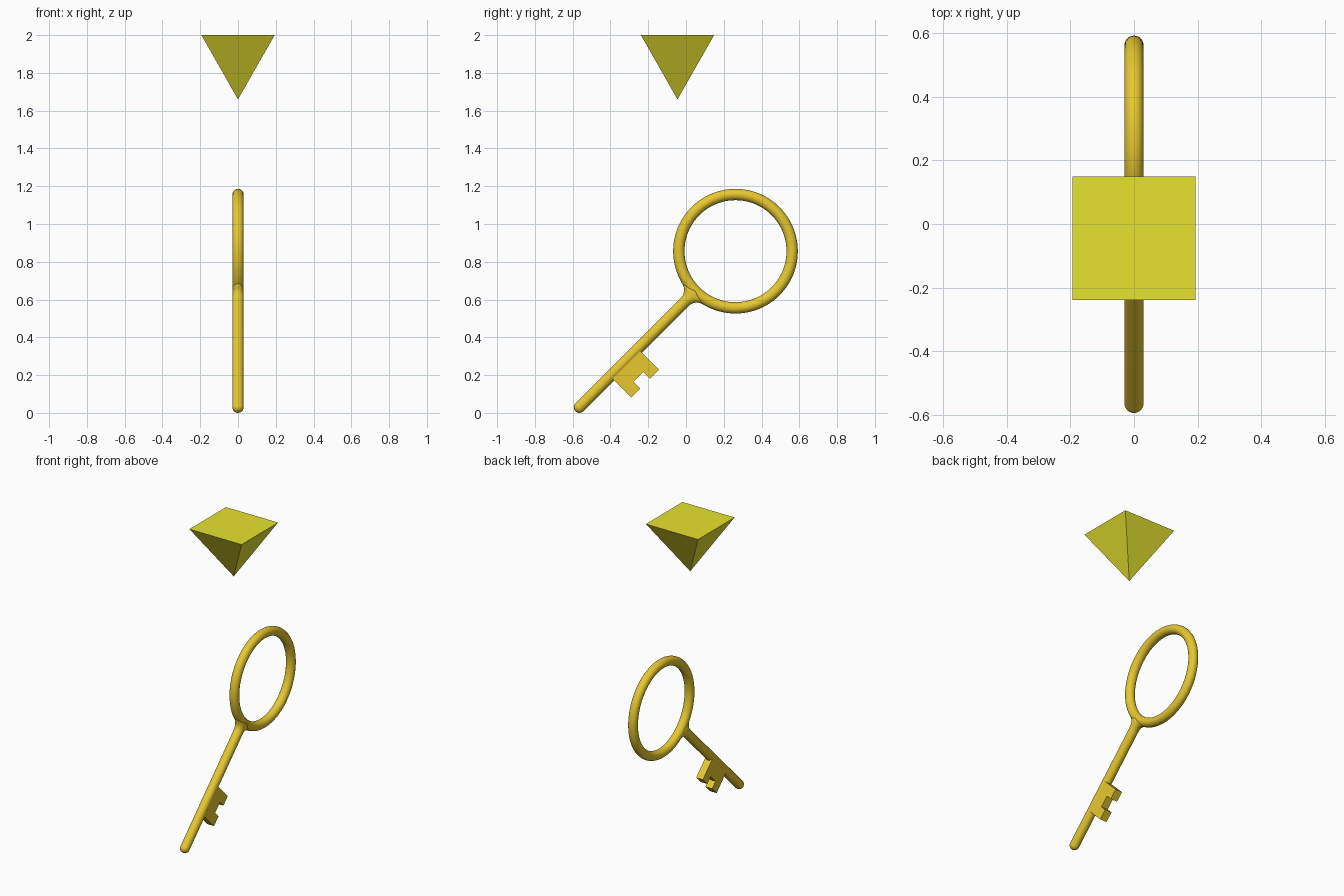
import bpy, bmesh, math
from mathutils import Matrix, Vector

if "Cube" in bpy.data.objects:
    bpy.data.objects.remove(bpy.data.objects["Cube"])

CY, CZ = 0.262, 0.856        # centre of the ring handle
R, T = 0.30, 0.03            # ring radius, tube radius
LENGTH = 1.168               # ring centre to rounded tip centre
H = math.sqrt(0.5)

# Key space: X = thickness, Y = across the shaft (bit side +), Z = down the shaft
KEY = Matrix(((1, 0, 0, 0), (0, H, -H, CY), (0, -H, -H, CZ), (0, 0, 0, 1)))


def material(name, color):
    m = bpy.data.materials.new(name)
    m.diffuse_color = color
    m.use_nodes = True
    m.node_tree.nodes["Principled BSDF"].inputs["Base Color"].default_value = m.diffuse_color
    return m


def finish(name, bm, mat, matrix=None, smooth=False):
    if matrix:
        bm.transform(matrix)
    bmesh.ops.recalc_face_normals(bm, faces=bm.faces)
    for f in bm.faces:
        f.smooth = smooth
    me = bpy.data.meshes.new(name)
    bm.to_mesh(me)
    bm.free()
    me.materials.append(mat)
    ob = bpy.data.objects.new(name, me)
    bpy.context.collection.objects.link(ob)
    return ob


gold = material("gold", (0.80, 0.58, 0.03, 1))
yellow = material("yellow", (0.80, 0.77, 0.03, 1))

# Ring handle
bpy.ops.mesh.primitive_torus_add(major_radius=R, minor_radius=T, major_segments=96,
                                 minor_segments=24, location=(0, CY, CZ),
                                 rotation=(0, math.pi / 2, 0))
ring = bpy.context.object
ring.name = ring.data.name = "ring_handle"
ring.data.materials.append(gold)
bpy.ops.object.shade_smooth()

# Shaft: elliptical sections (distance, half width, half thickness), flared into the ring
fillet = 0.06
start = math.sqrt((R + T + fillet) ** 2 - (T + fillet) ** 2)
sections = [(0.30, 0.06, T)]
for i in range(11):
    d = 0.321 + (start - 0.321) * i / 10
    sections.append((d, T + fillet - math.sqrt(fillet ** 2 - (d - start) ** 2), T))
for i in range(9):
    a = math.radians(88) * i / 8
    sections.append((LENGTH + T * math.sin(a), T * math.cos(a), T * math.cos(a)))

N = 32
bm = bmesh.new()
loops = []
for d, w, t in sections:
    loops.append([bm.verts.new((t * math.sin(2 * math.pi * k / N),
                                w * math.cos(2 * math.pi * k / N), d)) for k in range(N)])
for a, b in zip(loops, loops[1:]):
    for k in range(N):
        bm.faces.new((a[k], a[(k + 1) % N], b[(k + 1) % N], b[k]))
bm.faces.new(loops[0])
bm.faces.new(loops[-1])
finish("key_shaft", bm, gold, KEY, smooth=True)

# Notched bit: outline (across, distance from tip) extruded through its thickness
outline = [(0, 0.23), (0.157, 0.23), (0.157, 0.297), (0.106, 0.297),
           (0.106, 0.371), (0.157, 0.371), (0.157, 0.437), (0, 0.437)]
bm = bmesh.new()
face = bm.faces.new([bm.verts.new((-0.025, v, LENGTH - s)) for v, s in outline])
ext = bmesh.ops.extrude_face_region(bm, geom=[face])
bmesh.ops.translate(bm, vec=Vector((0.05, 0, 0)),
                    verts=[g for g in ext["geom"] if isinstance(g, bmesh.types.BMVert)])
finish("key_bit", bm, gold, KEY)

# Floating upside-down pyramid marker
bm = bmesh.new()
half, py = 0.194, -0.045
base = [bm.verts.new((x * half, py + y * half, 2.0))
        for x, y in ((-1, -1), (1, -1), (1, 1), (-1, 1))]
apex = bm.verts.new((0, py, 1.66))
bm.faces.new(base)
for i in range(4):
    bm.faces.new((base[i], apex, base[(i + 1) % 4]))
finish("pyramid_marker", bm, yellow)
